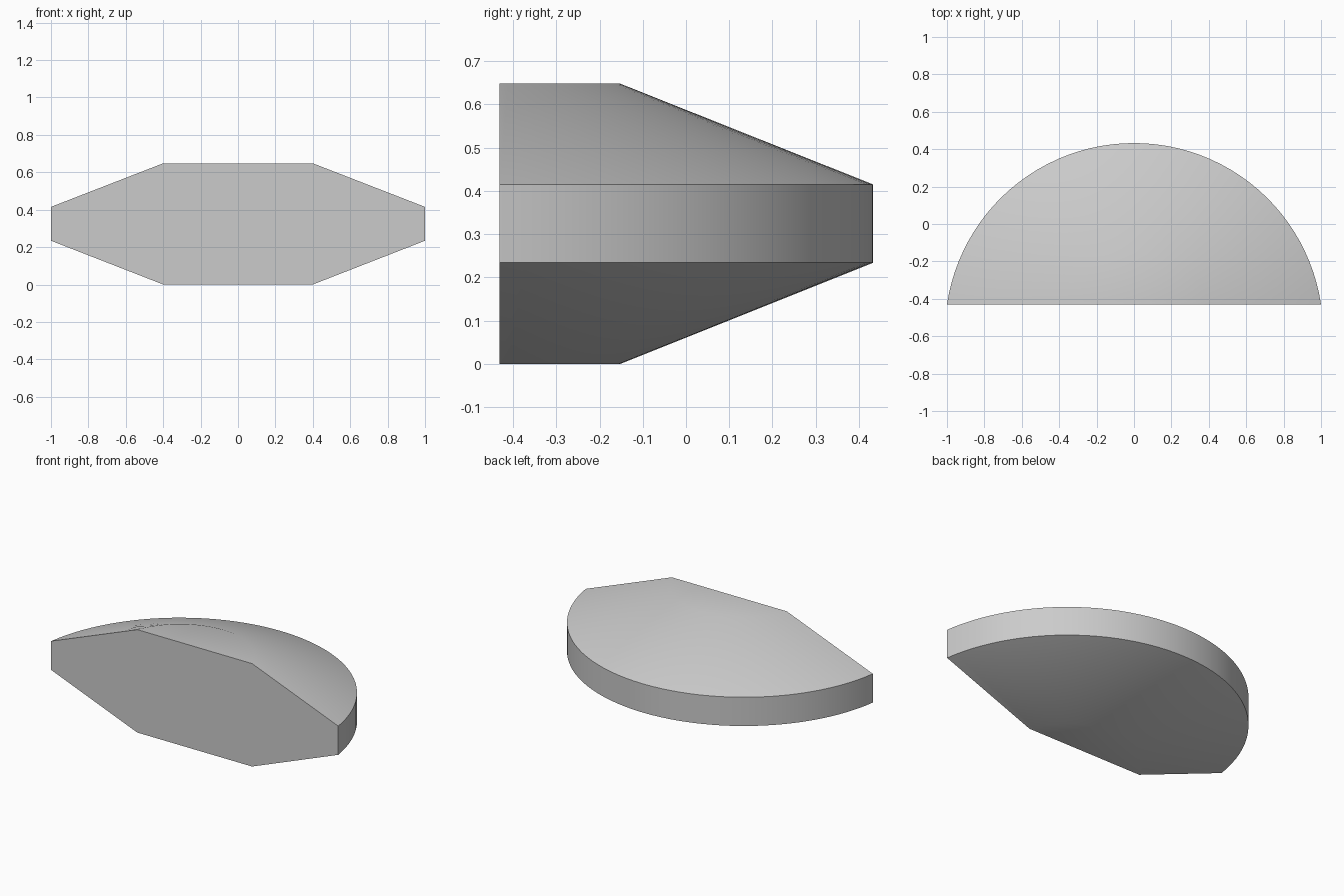
import bpy
import bmesh
from math import asin, pi, cos, sin

cube = bpy.data.objects.get("Cube")
if cube:
    bpy.data.objects.remove(cube, do_unlink=True)

CENTRE_Y = -0.578   # axis shared by the inner and outer arcs
FRONT_Y = -0.431    # flat front face
SEGMENTS = 48

grey = bpy.data.materials.new("plain grey")
grey.use_nodes = True
colour = (0.6, 0.6, 0.6, 1)
grey.diffuse_color = colour
grey.node_tree.nodes["Principled BSDF"].inputs["Base Color"].default_value = colour


def arc(bm, radius, z):
    """Arc of vertices whose two ends lie on the flat front plane."""
    start = asin((FRONT_Y - CENTRE_Y) / radius)
    angles = [start + (pi - 2 * start) * i / SEGMENTS for i in range(SEGMENTS + 1)]
    return [bm.verts.new((radius * cos(a), CENTRE_Y + radius * sin(a), z)) for a in angles]


# Half disc: flat caps, sloping cones and an upright rim
bm = bmesh.new()
profile = [(0.426, 0), (1.0107, 0.234), (1.0107, 0.415), (0.426, 0.648)]
rings = [arc(bm, r, z) for r, z in profile]
for low, high in zip(rings, rings[1:]):
    for i in range(SEGMENTS):
        bm.faces.new((low[i], low[i + 1], high[i + 1], high[i]))
bm.faces.new(rings[0])
bm.faces.new(rings[-1])

# Flat front
bm.faces.new([ring[0] for ring in rings] + [ring[-1] for ring in reversed(rings)])
bmesh.ops.recalc_face_normals(bm, faces=bm.faces)

mesh = bpy.data.meshes.new("bevelled_half_disc")
bm.to_mesh(mesh)
bm.free()
mesh.materials.append(grey)
body = bpy.data.objects.new("bevelled_half_disc", mesh)
bpy.context.collection.objects.link(body)

bpy.ops.object.select_all(action='DESELECT')
body.select_set(True)
bpy.context.view_layer.objects.active = body
bpy.ops.object.shade_smooth_by_angle(angle=pi / 6)
